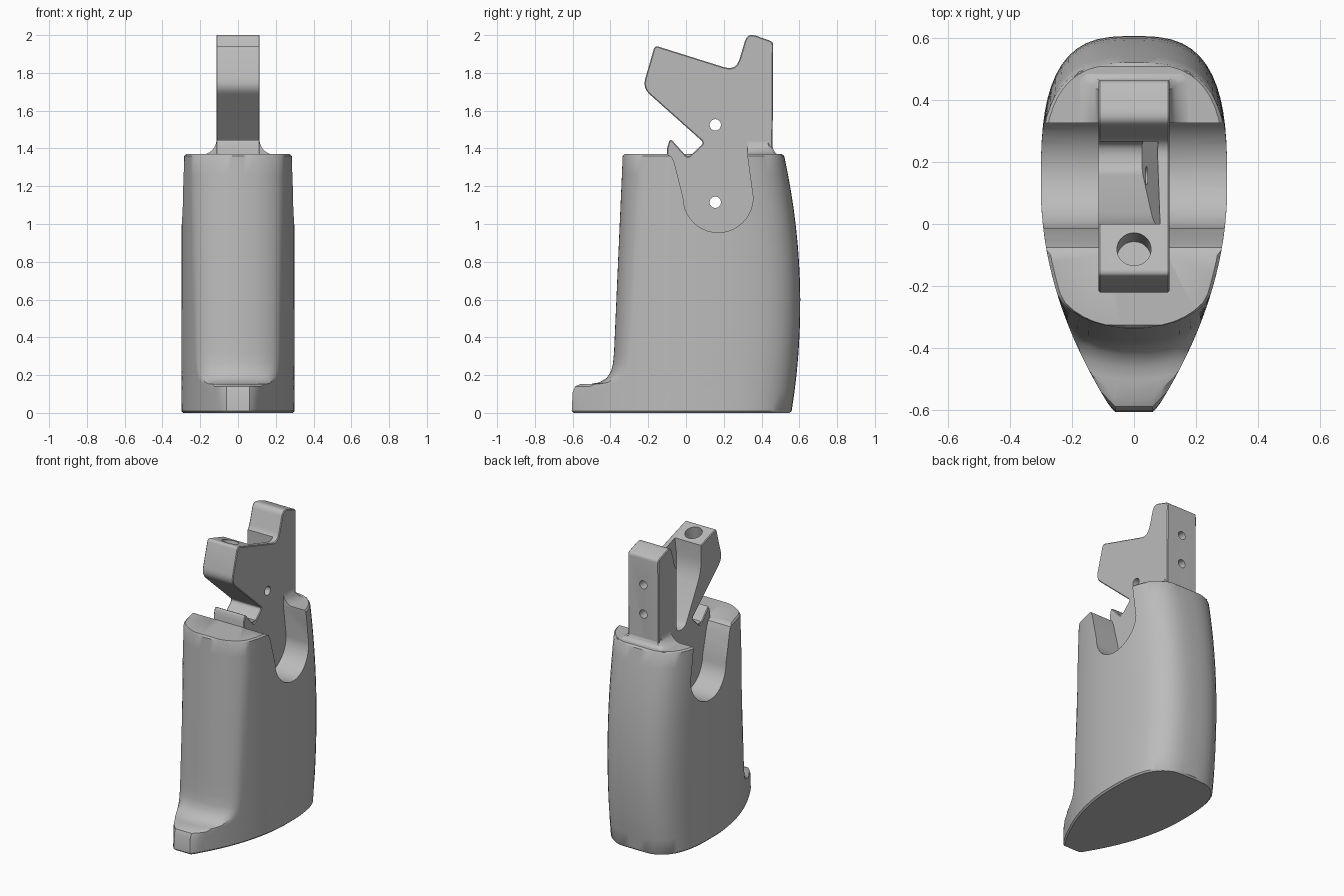
import bpy, bmesh, math
from mathutils import Vector, Matrix

cube = bpy.data.objects.get("Cube")
if cube:
    bpy.data.objects.remove(cube)

grey = bpy.data.materials.new("plain_grey")
grey.use_nodes = True
grey.diffuse_color = (0.5, 0.5, 0.5, 1)
shader = grey.node_tree.nodes["Principled BSDF"]
shader.inputs["Base Color"].default_value = grey.diffuse_color
shader.inputs["Roughness"].default_value = 0.6


def finish(bm, name):
    bmesh.ops.recalc_face_normals(bm, faces=bm.faces)
    mesh = bpy.data.meshes.new(name)
    bm.to_mesh(mesh)
    bm.free()
    mesh.materials.append(grey)
    obj = bpy.data.objects.new(name, mesh)
    bpy.context.collection.objects.link(obj)
    return obj


def loft(name, rings):
    """Skin a stack of equal-length rings and cap both ends."""
    bm = bmesh.new()
    rows = [[bm.verts.new(p) for p in ring] for ring in rings]
    count = len(rows[0])
    for low, high in zip(rows, rows[1:]):
        for i in range(count):
            j = (i + 1) % count
            bm.faces.new((low[i], low[j], high[j], high[i]))
    bm.faces.new(rows[0])
    bm.faces.new(rows[-1])
    return finish(bm, name)


def rounded(corners, steps=4):
    """Replace each (y, z, radius) corner by a smooth curve."""
    out = []
    for i, (y, z, r) in enumerate(corners):
        p = Vector((y, z))
        if r == 0:
            out.append(p)
            continue
        a = p + (Vector(corners[i - 1][:2]) - p).normalized() * r
        b = p + (Vector(corners[(i + 1) % len(corners)][:2]) - p).normalized() * r
        for k in range(steps + 1):
            t = k / steps
            out.append(a * (1 - t) ** 2 + p * 2 * t * (1 - t) + b * t * t)
    return out


def prism(name, outline, x0, x1):
    return loft(name, [[(x, p[0], p[1]) for p in outline] for x in (x0, x1)])


def rod(name, centre, axis, radius, length):
    bm = bmesh.new()
    turn = Vector((0, 0, 1)).rotation_difference(Vector(axis)).to_matrix().to_4x4()
    bmesh.ops.create_cone(bm, cap_ends=True, segments=28, radius1=radius, radius2=radius,
                          depth=length, matrix=Matrix.Translation(centre) @ turn)
    return finish(bm, name)


def apply(obj, mod):
    bpy.context.view_layer.objects.active = obj
    bpy.ops.object.modifier_apply(modifier=mod.name)


def cut(obj, cutter):
    mod = obj.modifiers.new("cut", "BOOLEAN")
    mod.operation = "DIFFERENCE"
    mod.solver = "EXACT"
    mod.object = cutter
    apply(obj, mod)


def smooth(obj):
    bpy.ops.object.select_all(action="DESELECT")
    obj.select_set(True)
    bpy.context.view_layer.objects.active = obj
    bpy.ops.object.shade_smooth_by_angle(angle=math.radians(35))


# Grip body: teardrop plan with a toe at the foot and a rounded front above
def grip_ring(z, front, toe, inset=0.0, count=30):
    back = 0.605 - 0.14 * (z - 0.58) ** 2
    side = []
    for i in range(count + 1):
        y = front + (back - front) * (1 - math.cos(math.pi * i / count)) / 2
        d = y - front
        if y > 0.12:
            w = 0.3 * max(0, 1 - ((y - 0.12) / (back - 0.12)) ** 3) ** (1 / 3)
        else:
            w = 0.3 - 0.23 * ((0.12 - y) / 0.72) ** 2
        if toe:
            w = min(w, 0.06 + d)
        elif d < 0.25:
            w = min(w, 0.29 * (1 - (1 - d / 0.25) ** 2.3) ** 0.435)
        w = max(w, 0.03) - inset
        y = min(max(y, front + inset), back - inset)
        side.append((w, y, z))
    return side + [(-x, y, z) for x, y, z in reversed(side)]


rings = [grip_ring(0, -0.605, True, 0.01), grip_ring(0.01, -0.605, True),
         grip_ring(0.11, -0.6, True), grip_ring(0.14, -0.587, True),
         grip_ring(0.152, -0.56, True)]
for z, front in ((0.154, -0.5), (0.161, -0.46), (0.185, -0.42), (0.22, -0.397), (0.26, -0.387)):
    rings.append(grip_ring(z, front, False))
for i in range(12):
    t = i / 11
    rings.append(grip_ring(0.32 + 1.04 * t, -0.381 + 0.046 * t, False))
rings.append(grip_ring(1.37, -0.335, False, 0.01))
body = loft("grip_body", rings)

# U-shaped thumb channels on both sides of the central plate
channel = [(-0.1, 1.5), (-0.1, 1.37), (-0.075, 1.355), (-0.06, 1.32)]
for i in range(21):
    a = math.pi * (1 + i / 20)
    channel.append((0.17 + 0.185 * math.cos(a), 1.14 + 0.185 * math.sin(a)))
channel += [(0.325, 1.36), (0.325, 1.5)]
cutters = [prism("channel_cutter", channel, 0.11 * s, 0.6 * s) for s in (1, -1)]
for c in cutters:
    cut(body, c)

# Central plate with front jaw, rear post and lower hook
outline = rounded([
    (-0.09, 0.9, 0), (-0.1, 1.4, 0), (-0.085, 1.455, 0.022),
    (0.01, 1.35, 0.02), (0.095, 1.43, 0.02), (-0.23, 1.72, 0.05),
    (-0.165, 1.945, 0.02), (0.265, 1.81, 0.065), (0.325, 2.012, 0.045),
    (0.462, 1.965, 0.02), (0.455, 0.9, 0)])
plate = prism("mount_plate", outline, -0.115, 0.115)
bevel = plate.modifiers.new("soft_edges", "BEVEL")
bevel.width = 0.005
bevel.segments = 1
bevel.limit_method = "ANGLE"
bevel.angle_limit = math.radians(80)
apply(plate, bevel)

# Pocket open to one side, with a leaning inner wall
pocket_outline = rounded([(0, 2.1, 0), (0, 1.72, 0.08), (0.175, 1.4, 0.04),
                          (0.265, 1.4, 0.04), (0.265, 2.1, 0)])
pocket = prism("pocket_cutter", pocket_outline, -0.4, 0)
for v in pocket.data.vertices:
    if v.co.x > -0.1:
        v.co.x = 0.025 + 0.12 * (v.co.z - 1.4)
cut(plate, pocket)
cutters.append(pocket)

# Cross holes, rear screw holes and the angled jaw hole
holes = [rod("cross_hole", (0, 0.155, z), (1, 0, 0), 0.03, 1) for z in (1.115, 1.525)]
holes += [rod("rear_hole", (0, 0.46, z), (0, 1, 0), 0.028, 0.24) for z in (1.57, 1.77)]
holes.append(rod("jaw_hole", (0, -0.085, 1.9), (0, 0.2, 1), 0.055, 0.26))
for h in holes:
    cut(plate, h)
cut(body, holes[0])
for c in cutters + holes:
    bpy.data.objects.remove(c)

# Concave fillet where the rear post meets the body
levels = []
for i in range(9):
    a = math.pi / 2 * i / 8
    off = 0.08 * (1 - math.sin(a))
    z = 1.367 + 0.08 * (1 - math.cos(a))
    x, back = 0.114 + off, 0.453 + off * 0.5
    levels.append([(-x, 0.325, z), (x, 0.325, z), (x, back - 0.02, z),
                   (x - 0.02, back, z), (0.02 - x, back, z), (-x, back - 0.02, z)])
fillet = loft("post_fillet", levels)

for part in (body, plate, fillet):
    smooth(part)
